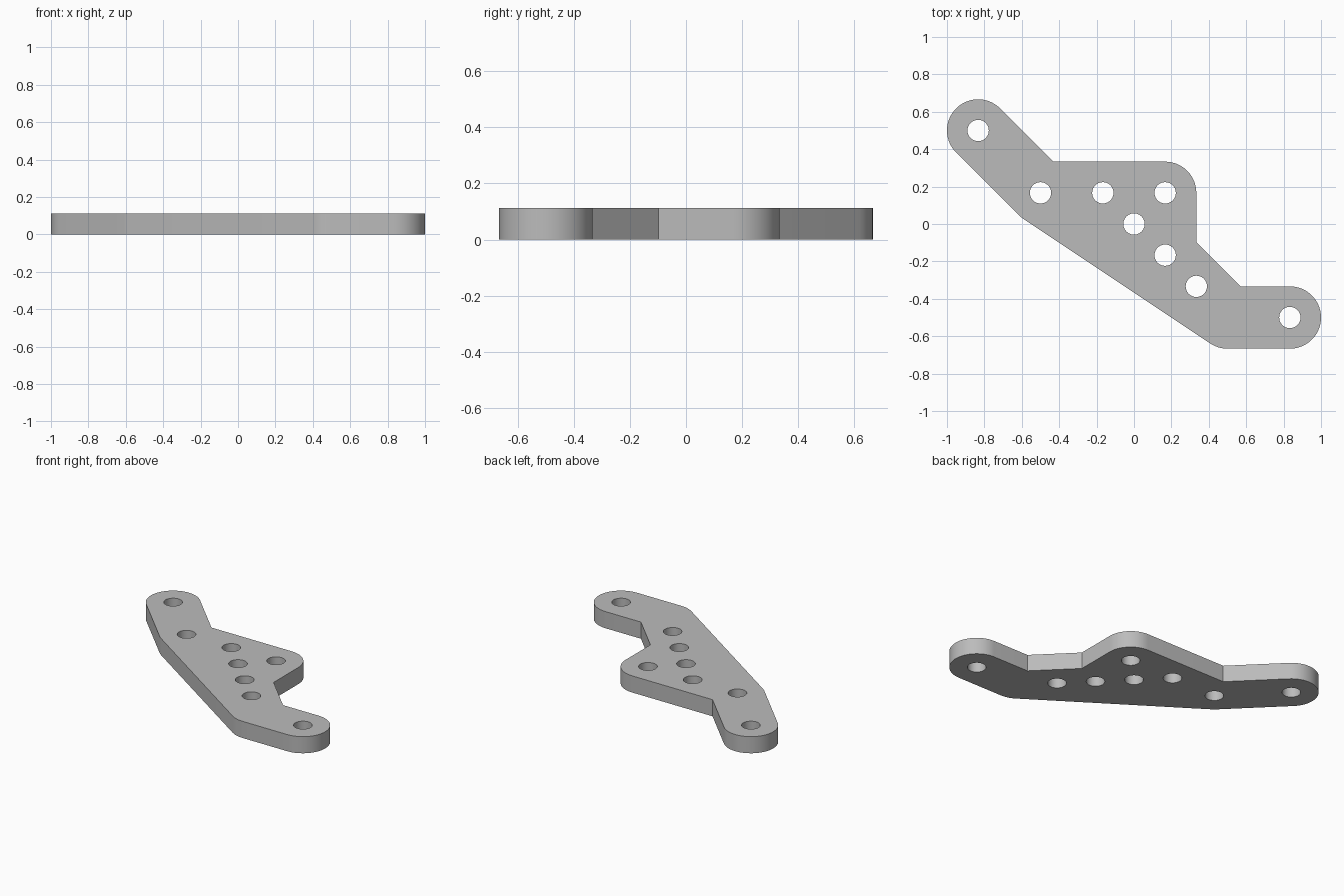
import bpy, bmesh, math

cube = bpy.data.objects.get("Cube")
if cube:
    bpy.data.objects.remove(cube, do_unlink=True)

PITCH = 1 / 6          # grid unit, also the radius of the rounded ends
THICK = 0.112
HOLE_R = 0.057
HOLES = [(-5, 3), (-3, 1), (-1, 1), (1, 1), (0, 0), (1, -1), (2, -2), (5, -3)]


def arc(cx, cy, radius, start, end, step=6):
    """Points of an arc round a grid position, angles in degrees."""
    n = max(2, round((end - start) / step))
    angles = [math.radians(start + (end - start) * i / n) for i in range(n + 1)]
    return [(cx * PITCH + radius * math.cos(a), cy * PITCH + radius * math.sin(a))
            for a in angles]


def add_loop(bm, points):
    verts = [bm.verts.new((x, y, 0)) for x, y in points]
    for i, v in enumerate(verts):
        bm.edges.new((v, verts[(i + 1) % len(verts)]))


# Outline: rounded ends joined by straight edges and three sharp inner corners
diag = PITCH * math.sqrt(2)
slant = 180 + math.degrees(math.atan2(6, 4))
outline = arc(-5, 3, PITCH, 45, 225)
outline += arc(-3, 1, PITCH, 225, slant)
outline += arc(3, -3, PITCH, slant, 270)
outline += arc(5, -3, PITCH, -90, 90)
outline += [(diag + 2 * PITCH, -2 * PITCH), (2 * PITCH, diag - 2 * PITCH)]
outline += arc(1, 1, PITCH, 0, 90)
outline += [(diag - 4 * PITCH, 2 * PITCH)]

# Flat plate with holes, extruded to its thickness
bm = bmesh.new()
add_loop(bm, outline)
for hx, hy in HOLES:
    add_loop(bm, arc(hx, hy, HOLE_R, 0, 360, 10)[:-1])
bmesh.ops.triangle_fill(bm, edges=bm.edges[:], use_beauty=True, use_dissolve=False)
top = bmesh.ops.extrude_face_region(bm, geom=bm.faces[:])["geom"]
bmesh.ops.translate(bm, vec=(0, 0, THICK),
                    verts=[g for g in top if isinstance(g, bmesh.types.BMVert)])
bmesh.ops.recalc_face_normals(bm, faces=bm.faces[:])

mesh = bpy.data.meshes.new("bracket_plate")
bm.to_mesh(mesh)
bm.free()
plate = bpy.data.objects.new("bracket_plate", mesh)
bpy.context.collection.objects.link(plate)

# Plain grey
grey = bpy.data.materials.new("plain_grey")
grey.use_nodes = True
colour = (0.5, 0.5, 0.5, 1)
grey.diffuse_color = colour
grey.node_tree.nodes["Principled BSDF"].inputs["Base Color"].default_value = colour
mesh.materials.append(grey)

# Smooth rounded walls, sharp rims
bpy.ops.object.select_all(action="DESELECT")
plate.select_set(True)
bpy.context.view_layer.objects.active = plate
bpy.ops.object.shade_smooth_by_angle(angle=math.radians(30))
